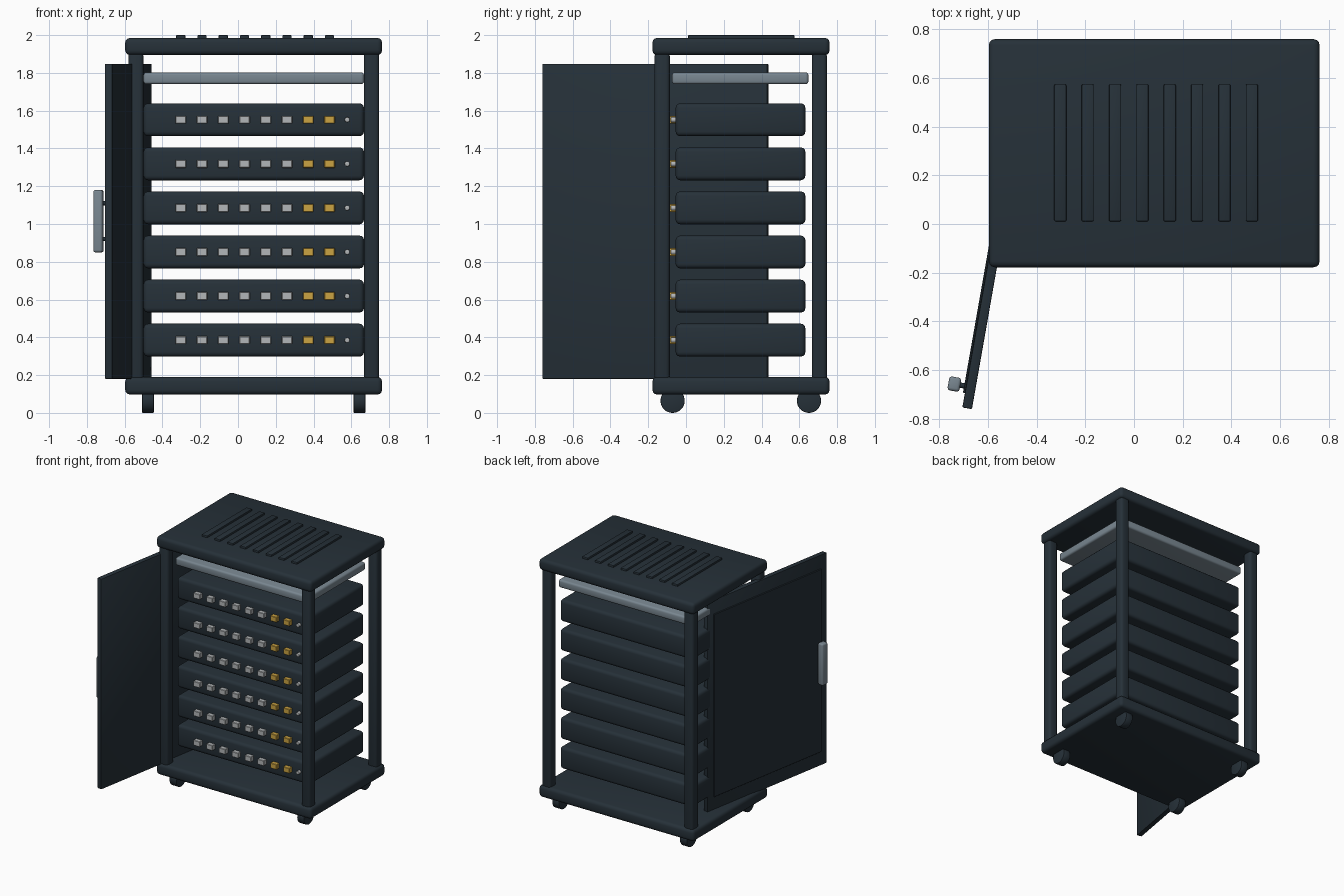
import bpy, math
from mathutils import Matrix, Vector

cube = bpy.data.objects.get("Cube")
if cube:
    bpy.data.objects.remove(cube, do_unlink=True)


def material(name, rgb):
    m = bpy.data.materials.new(name)
    m.use_nodes = True
    m.diffuse_color = (*rgb, 1)
    m.node_tree.nodes["Principled BSDF"].inputs["Base Color"].default_value = (*rgb, 1)
    return m


dark = material("dark slate", (0.019, 0.030, 0.040))
steel = material("steel grey", (0.19, 0.24, 0.28))
silver = material("light silver", (0.45, 0.47, 0.48))
gold = material("gold", (0.60, 0.37, 0.055))


def finish(ob, name, mat, bevel=0, segments=3):
    ob.name = name
    ob.data.materials.append(mat)
    if bevel:
        mod = ob.modifiers.new("Bevel", 'BEVEL')
        mod.width = bevel
        mod.segments = segments
        bpy.ops.object.modifier_apply(modifier=mod.name)
    bpy.ops.object.shade_smooth_by_angle(angle=math.radians(35))
    return ob


def box(name, x, y, z, mat, bevel=0, segments=3):
    """Box from three (low, high) ranges."""
    bpy.ops.mesh.primitive_cube_add(size=1)
    ob = bpy.context.object
    size = [r[1] - r[0] for r in (x, y, z)]
    mid = [(r[0] + r[1]) / 2 for r in (x, y, z)]
    ob.data.transform(Matrix.Diagonal((*size, 1)))
    ob.location = mid
    return finish(ob, name, mat, bevel, segments)


def cylinder(name, radius, depth, loc, axis, mat, bevel=0, sides=32):
    bpy.ops.mesh.primitive_cylinder_add(radius=radius, depth=depth, vertices=sides)
    ob = bpy.context.object
    ob.data.transform(Vector(axis).to_track_quat('Z', 'Y').to_matrix().to_4x4())
    ob.location = loc
    return finish(ob, name, mat, bevel, 2)


CX, CY = 0.083, 0.29          # centre of the cabinet body
LEFT, RIGHT = -0.50, 0.667    # tray sides
columns = [-0.303 + 0.1125 * i for i in range(8)]

# Base and top plates
for name, z in (("base_plate", (0.097, 0.19)), ("top_plate", (1.895, 1.985))):
    box(name, (-0.597, 0.763), (-0.178, 0.76), z, dark, 0.025)

# Corner posts and wheels
for sx, side in ((-1, "right"), (1, "left")):
    for sy, end in ((-1, "front"), (1, "back")):
        px, py = CX + sx * 0.624, CY + sy * 0.416
        box(f"{end}_{side}_post", (px - 0.04, px + 0.04), (py - 0.04, py + 0.04),
            (0.17, 1.91), dark, 0.02)
        cylinder(f"{end}_{side}_wheel", 0.064, 0.062,
                 (CX + sx * 0.56, CY + sy * 0.361, 0.064), (1, 0, 0), dark, 0.004)

# Raised vent slats on the top
for x in columns:
    box("top_vent", (x - 0.025, x + 0.025), (0.011, 0.574), (1.975, 2.0), dark, 0.005, 2)

# Upper shelf
box("upper_shelf", (LEFT, RIGHT), (-0.074, 0.648), (1.74, 1.803), steel, 0.015)

# Equipment trays with ports and an indicator
for row in range(6):
    z = 0.385 + row * 0.2334
    box("tray", (LEFT, RIGHT), (-0.055, 0.632), (z - 0.087, z + 0.087), dark, 0.024)
    for i, x in enumerate(columns):
        box("port", (x - 0.028, x + 0.028), (-0.088, -0.05), (z - 0.021, z + 0.021),
            gold if i > 5 else silver, 0.003, 1)
    cylinder("indicator", 0.014, 0.03, (0.578, -0.066, z), (0, 1, 0), silver, 0.003, 12)

# Door leaf, its raised panel and its handle, swung open together
door = [
    box("door", (-0.02, 0.02), (-0.605, 0.605), (0.18, 1.848), dark, 0.005, 2),
    box("door_panel", (-0.028, -0.018), (-0.545, 0.545), (0.29, 1.74), dark, 0.003, 1),
    box("door_handle", (-0.094, -0.044), (-0.545, -0.487), (0.85, 1.18), steel, 0.012),
]
for z in (0.92, 1.11):
    door.append(cylinder("handle_mount", 0.011, 0.045, (-0.037, -0.516, z), (1, 0, 0), dark))
swing = Matrix.Translation((-0.581, -0.162, 0)) @ Matrix.Rotation(math.radians(-10), 4, 'Z')
for ob in door:
    ob.matrix_world = swing @ Matrix.Translation(ob.location)
